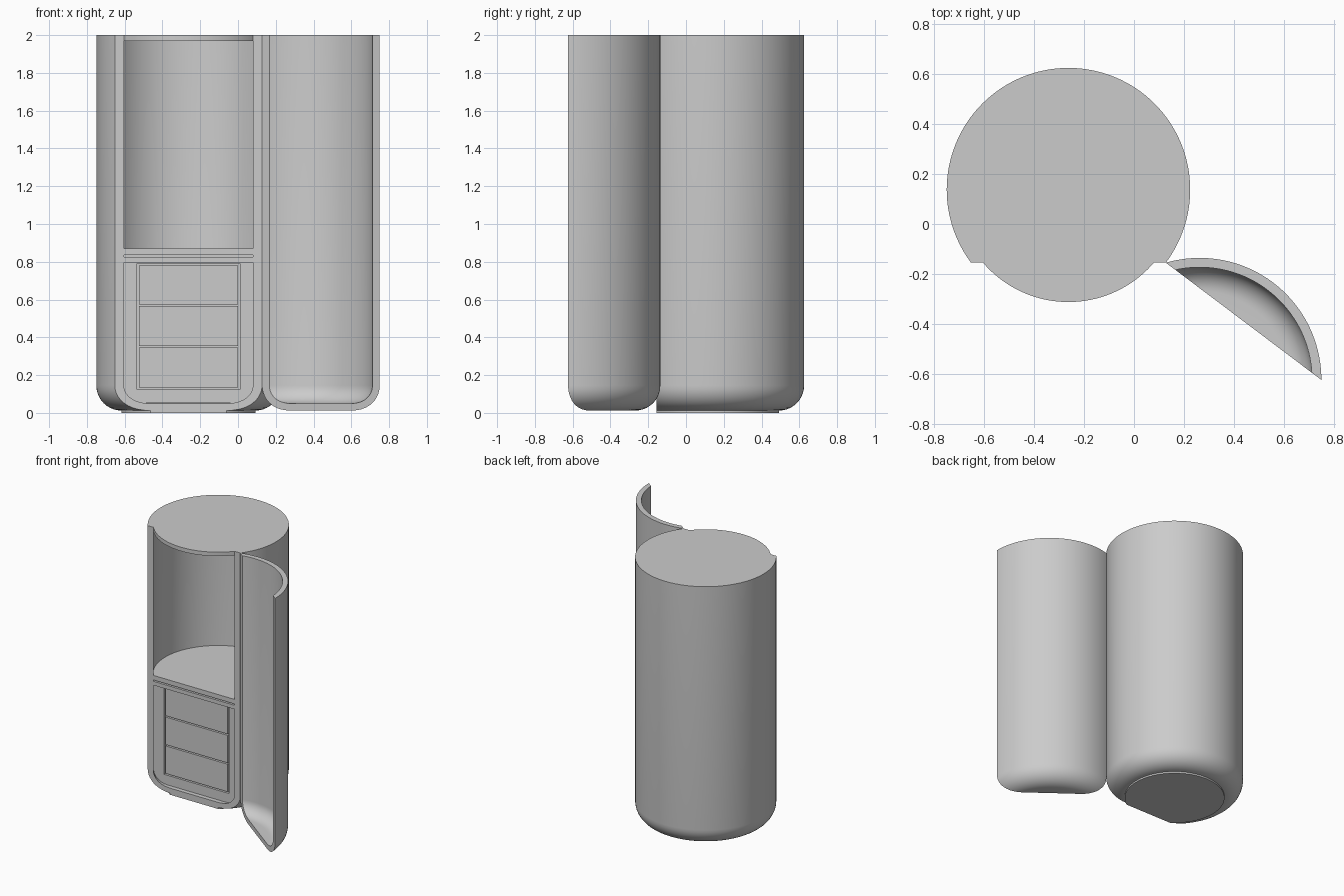
import bpy, bmesh
from math import sin, cos, pi, radians
from mathutils import Matrix, Vector

if "Cube" in bpy.data.objects:
    bpy.data.objects.remove(bpy.data.objects["Cube"])

CX, CY = -0.2625, 0.1375      # cylinder axis
R, RI = 0.4875, 0.45          # outer and inner shell radius
FRONT = -0.155                # plane that splits body and door
SEG = 128


def arc(r, n=10):
    """Rounded bottom corner running from the floor up to the wall."""
    return [(0.355 + r * sin(pi / 2 * i / n), 0.145 - r * cos(pi / 2 * i / n)) for i in range(n + 1)]


def finish(bm, name):
    bmesh.ops.recalc_face_normals(bm, faces=bm.faces)
    me = bpy.data.meshes.new(name)
    bm.to_mesh(me)
    bm.free()
    ob = bpy.data.objects.new(name, me)
    bpy.context.collection.objects.link(ob)
    return ob


def smooth(ob):
    bpy.ops.object.select_all(action='DESELECT')
    ob.select_set(True)
    bpy.context.view_layer.objects.active = ob
    bpy.ops.object.shade_smooth_by_angle(angle=radians(30))


def lathe(name, profile, cut=None, keep_front=False, matrix=None):
    """Spin a profile about the cylinder axis, optionally keep one side of a y plane."""
    bm = bmesh.new()
    vs = [bm.verts.new((CX + r, CY, z)) for r, z in profile]
    es = [bm.edges.new(p) for p in zip(vs, vs[1:])]
    bmesh.ops.spin(bm, geom=vs + es, cent=(CX, CY, 0), axis=(0, 0, 1), angle=2 * pi, steps=SEG)
    bmesh.ops.remove_doubles(bm, verts=bm.verts, dist=1e-5)
    if cut is not None:
        bmesh.ops.bisect_plane(bm, geom=bm.verts[:] + bm.edges[:] + bm.faces[:], dist=1e-6,
                               plane_co=(0, cut, 0), plane_no=(0, 1 if keep_front else -1, 0),
                               clear_outer=True)
        bmesh.ops.holes_fill(bm, edges=[e for e in bm.edges if e.is_boundary], sides=0)
    if matrix:
        bmesh.ops.transform(bm, matrix=matrix, verts=bm.verts)
    ob = finish(bm, name)
    smooth(ob)
    return ob


def disc(name, r, z0, z1, cut=None):
    return lathe(name, [(0, z0), (r, z0), (r, z1), (0, z1)], cut)


# Hollow shell shared by body and door
shell = [(0, 0.015)] + arc(0.13 + R - 0.485) + [(R, 2), (RI, 2)] + arc(RI - 0.355)[::-1] + [(0, 0.05)]
lathe("body_shell", shell, FRONT)

# Door: the front slice of the shell, swung open about its hinge
hinge = Vector((0.1275, FRONT, 0))
swing = Matrix.Translation(hinge) @ Matrix.Rotation(radians(143), 4, 'Z') @ Matrix.Translation(-hinge)
lathe("door_shell", shell, FRONT, True, swing)

# Lid, worktop, pull-out board and foot
disc("lid", RI, 1.97, 2.0)
disc("worktop", RI - 0.001, 0.835, 0.87, FRONT + 0.003)
disc("worktop_gap", RI - 0.001, 0.825, 0.835, FRONT + 0.03)
disc("pull_out_board", RI - 0.001, 0.795, 0.825, FRONT + 0.003)
disc("foot", 0.355, 0.0, 0.016, FRONT)

# Lower cabinet filling the inside of the shell
cabinet = lathe("drawer_cabinet", [(0, 0.052)] + arc(RI - 0.357) + [(RI - 0.002, 0.795), (0, 0.795)], FRONT + 0.03)

# Grooves around the three drawers
bm = bmesh.new()
grooves = [(CX, z, 0.54, 0.01) for z in (0.13, 0.35, 0.57, 0.785)]
grooves += [(CX + s * 0.2675, 0.4575, 0.01, 0.665) for s in (-1, 1)]
for x, z, w, h in grooves:
    m = Matrix.Translation((x, FRONT + 0.03, z)) @ Matrix.Diagonal((w, 0.04, h, 1))
    bmesh.ops.create_cube(bm, size=1, matrix=m)
cutter = finish(bm, "groove_cutter")
cutter.hide_render = True
mod = cabinet.modifiers.new("grooves", 'BOOLEAN')
mod.operation, mod.solver, mod.use_self, mod.object = 'DIFFERENCE', 'EXACT', True, cutter
bpy.context.view_layer.objects.active = cabinet
bpy.ops.object.modifier_apply(modifier=mod.name)
bpy.data.objects.remove(cutter)
smooth(cabinet)
